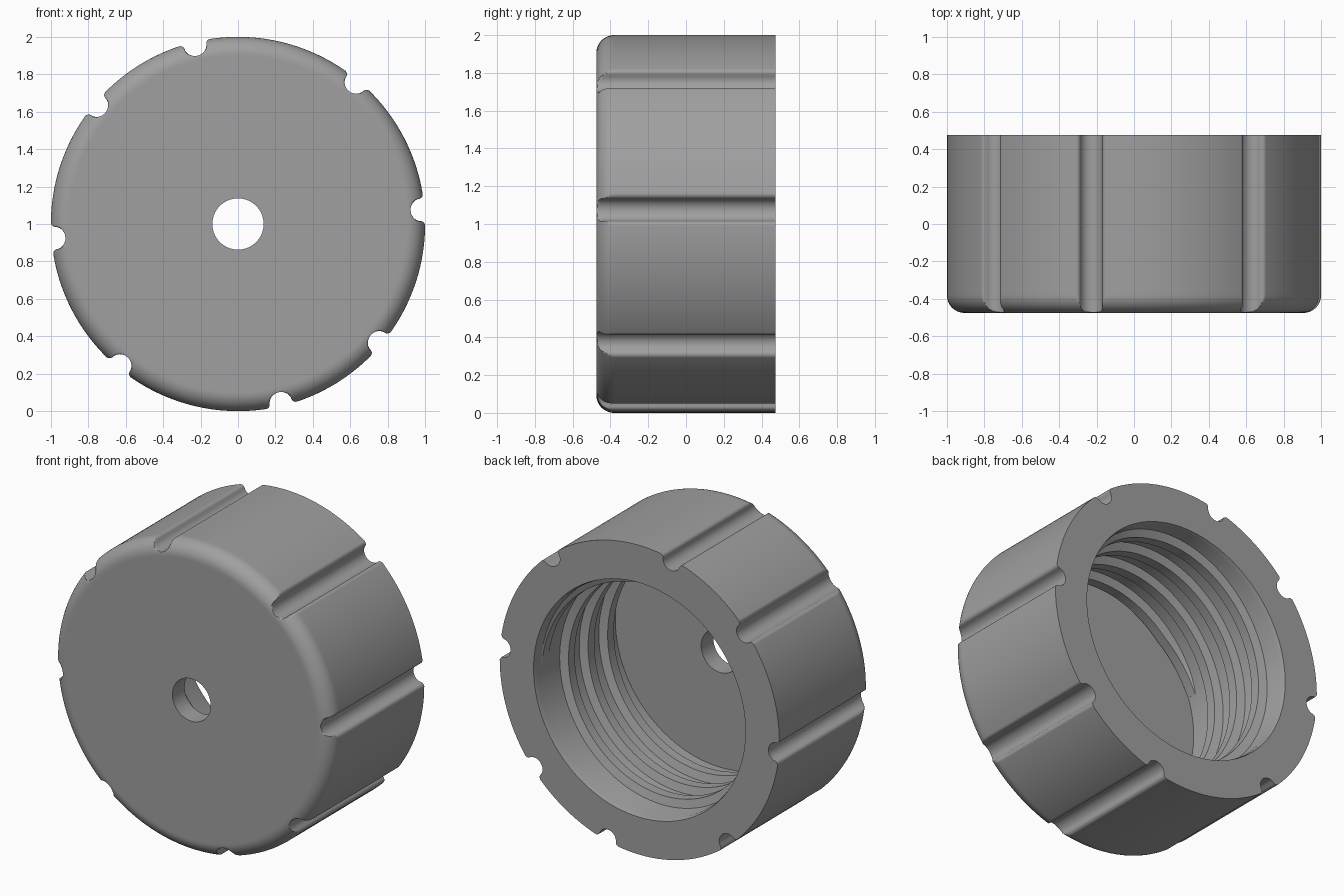
import bpy, bmesh, math
from mathutils import Vector

if "Cube" in bpy.data.objects:
    bpy.data.objects.remove(bpy.data.objects["Cube"])

BACK, FRONT, FLOOR = 0.475, -0.475, -0.35
FILLET, BORE, CREST, HOLE = 0.095, 0.75, 0.70, 0.137

grey = bpy.data.materials.new("grey plastic")
grey.diffuse_color = (0.35, 0.35, 0.35, 1)
grey.use_nodes = True
grey.node_tree.nodes["Principled BSDF"].inputs["Base Color"].default_value = grey.diffuse_color


def add_object(name, bm, angle):
    bmesh.ops.recalc_face_normals(bm, faces=bm.faces[:])
    mesh = bpy.data.meshes.new(name)
    bm.to_mesh(mesh)
    bm.free()
    mesh.materials.append(grey)
    ob = bpy.data.objects.new(name, mesh)
    bpy.context.collection.objects.link(ob)
    bpy.ops.object.select_all(action='DESELECT')
    ob.select_set(True)
    bpy.context.view_layer.objects.active = ob
    bpy.ops.object.shade_smooth_by_angle(angle=math.radians(angle))
    return ob


def loft(bm, rings, closed):
    """Skin a list of equal closed rings of points."""
    vs = [[bm.verts.new(p) for p in ring] for ring in rings]
    n = len(vs[0])
    for i in range(len(vs) if closed else len(vs) - 1):
        a, b = vs[i], vs[(i + 1) % len(vs)]
        for j in range(n):
            k = (j + 1) % n
            bm.faces.new((a[j], a[k], b[k], b[j]))
    return vs


# Outline of the cap: circle with eight rounded grip grooves
half = [4.4, 50.2, 103.5, 140.0]
grooves = [math.radians(a) for a in half + [a + 180 for a in half]]
lip = [(-0.083, 0.9966), (-0.077, 0.9955), (-0.070, 0.992), (-0.064, 0.987), (-0.061, 0.98)]
arc = [(-0.06 * math.cos(math.pi * i / 12), 0.98 - 0.055 * math.sin(math.pi * i / 12))
       for i in range(1, 12)]
section = lip + arc + [(-t, r) for t, r in reversed(lip)]
outline = []
for i, g in enumerate(grooves):
    for t, r in section:
        outline.append(Vector((r * math.cos(g) - t * math.sin(g),
                               r * math.sin(g) + t * math.cos(g))))
    nxt = grooves[(i + 1) % 8] + (2 * math.pi if i == 7 else 0)
    a0, a1 = g + 0.087, nxt - 0.087
    for s in range(17):
        a = a0 + (a1 - a0) * s / 16
        outline.append(Vector((math.cos(a), math.sin(a))))


def outer(y, limit=1.0):
    """Grooved ring, trimmed to a radius limit."""
    pts = [p * min(1.0, limit / p.length) for p in outline]
    return [(p.x, y, p.y + 1) for p in pts]


def circle(y, r):
    return [(p.x * r, y, p.y * r + 1) for p in (q.normalized() for q in outline)]


# Cap body: outer wall, rounded front rim, centre hole, floor, bore, back face
rings = [outer(BACK), outer(FRONT + FILLET + 0.01)]
for i in range(15):
    a = math.pi / 2 * i / 14
    rings.append(outer(FRONT + FILLET * (1 - math.sin(a)),
                       1 - FILLET + FILLET * math.cos(a)))
rings += [circle(FRONT, 0.895), circle(FRONT, HOLE), circle(FLOOR, HOLE),
          circle(FLOOR, BORE), circle(BACK - 0.03, BORE), circle(BACK, BORE + 0.008)]
bm = bmesh.new()
loft(bm, rings, True)
add_object("cap_body", bm, 35)

# Internal screw thread: trapezoid ridge swept down a helix
PITCH, STEPS = 0.2, 96
y_start, y_end = 0.37, FLOOR + 0.03
total = int((y_start - y_end) / PITCH * STEPS)
rings = []
for i in range(total + 1):
    a = 2 * math.pi * i / STEPS
    y = y_start - PITCH * i / STEPS
    rise = min(1, i / 20, (total - i) / 8)
    r_in = BORE - (BORE - CREST) * rise - 0.001
    rings.append([(r * math.cos(a), y + dy, r * math.sin(a) + 1) for dy, r in
                  ((0.052, BORE + 0.01), (0.032, r_in), (-0.032, r_in), (-0.052, BORE + 0.01))])
bm = bmesh.new()
vs = loft(bm, rings, False)
bm.faces.new(vs[0])
bm.faces.new(vs[-1])
add_object("screw_thread", bm, 25)
